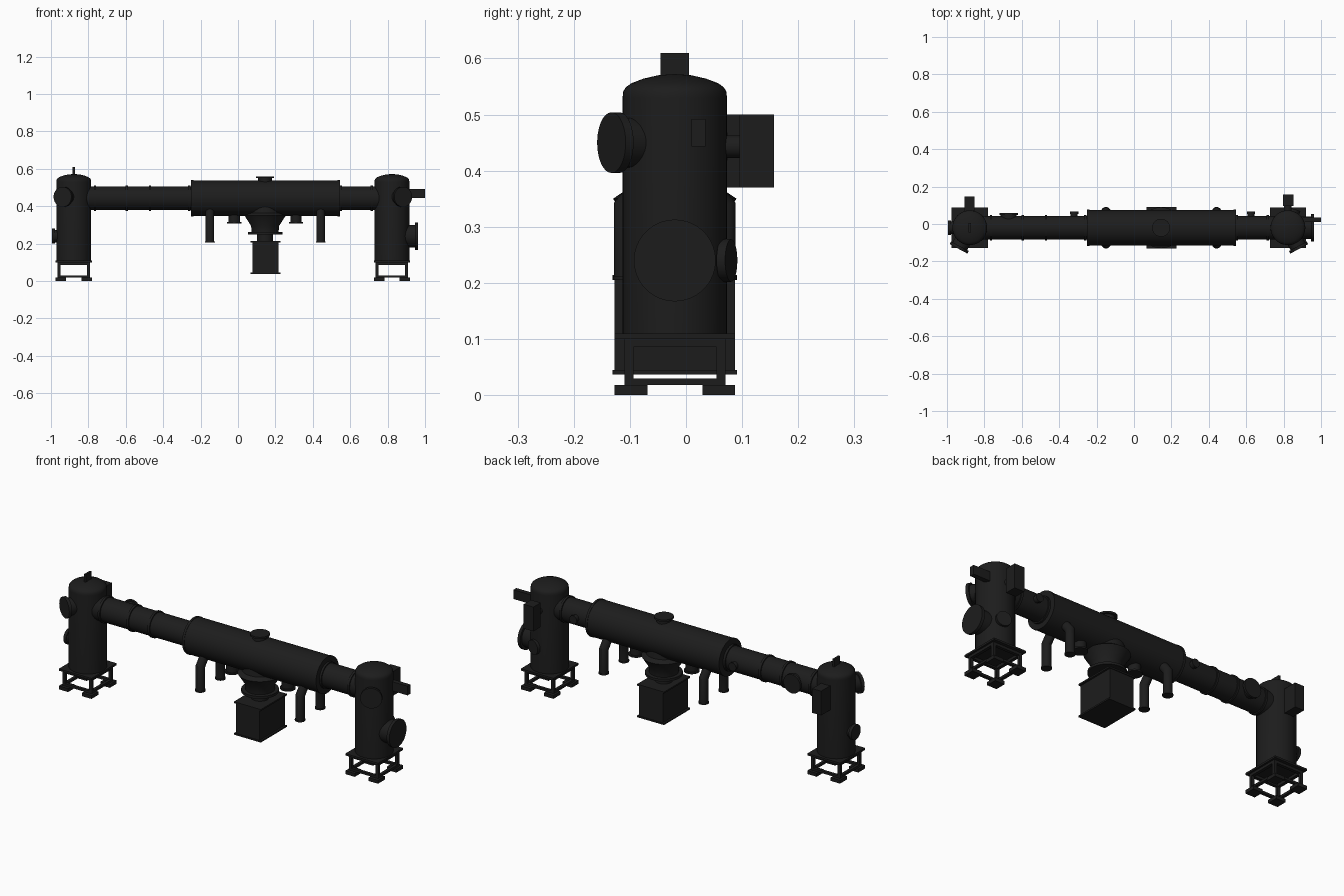
import bpy, bmesh, math
from mathutils import Vector

if "Cube" in bpy.data.objects:
    bpy.data.objects.remove(bpy.data.objects["Cube"])

YC, ZC = -0.02, 0.443          # axis of the main pipe
X, Y, Z = Vector((1, 0, 0)), Vector((0, 1, 0)), Vector((0, 0, 1))
black = bpy.data.materials.new("black_paint")
black.diffuse_color = (0.012, 0.012, 0.012, 1)
black.use_nodes = True
black.node_tree.nodes["Principled BSDF"].inputs["Base Color"].default_value = black.diffuse_color


def finish(bm, name):
    bmesh.ops.recalc_face_normals(bm, faces=bm.faces)
    me = bpy.data.meshes.new(name)
    bm.to_mesh(me)
    bm.free()
    me.materials.append(black)
    ob = bpy.data.objects.new(name, me)
    bpy.context.collection.objects.link(ob)
    bpy.ops.object.select_all(action='DESELECT')
    ob.select_set(True)
    bpy.context.view_layer.objects.active = ob
    bpy.ops.object.shade_smooth_by_angle(angle=math.radians(35))
    return ob


def box(name, x0, x1, y0, y1, z0, z1):
    bm = bmesh.new()
    bmesh.ops.create_cube(bm, size=1)
    for v in bm.verts:
        v.co = Vector(((x0 + x1) / 2 + v.co.x * (x1 - x0),
                       (y0 + y1) / 2 + v.co.y * (y1 - y0),
                       (z0 + z1) / 2 + v.co.z * (z1 - z0)))
    return finish(bm, name)


def bridge(bm, rings):
    n = len(rings[0])
    for a, b in zip(rings, rings[1:]):
        for i in range(n):
            j = (i + 1) % n
            bm.faces.new((a[i], a[j], b[j], b[i]))
    bm.faces.new(rings[0])
    bm.faces.new(rings[-1])


def turned(name, origin, axis, profile, n=40):
    """Solid of revolution: profile holds (distance along axis, radius)."""
    bm = bmesh.new()
    q = Z.rotation_difference(axis.normalized())
    rings = []
    for d, r in profile:
        rings.append([bm.verts.new(Vector(origin) + q @ Vector((
            r * math.cos(math.tau * i / n), r * math.sin(math.tau * i / n), d)))
            for i in range(n)])
    bridge(bm, rings)
    return finish(bm, name)


def support_pipe(name, x, side):
    """Mitred round pipe leaving the shell radially and turning down."""
    n, r, off, zb = 20, 0.023, 0.085, 0.335
    up = Vector((0, -side * off, ZC - zb)).normalized()
    miter = (up + Z).normalized()
    bm = bmesh.new()
    low, mid, top = [], [], []
    for i in range(n):
        a = math.tau * i / n
        p = Vector((x + r * math.cos(a), YC + side * off + r * math.sin(a), 0.205))
        bend = Vector((x, YC + side * off, zb))
        m = p + Z * ((bend - p).dot(miter) / miter.z)
        low.append(bm.verts.new(p))
        mid.append(bm.verts.new(m))
        top.append(bm.verts.new(m + up * 0.08))
    bridge(bm, [low, mid, top])
    finish(bm, name)
    turned(name + "_flange", (x, YC + side * off, 0.205), Z, [(0, 0.026), (0.007, 0.026)], 20)


# Main pipe, wide shell and pipe flanges
turned("main_pipe", (-0.83, YC, ZC), X, [(0, 0.063), (1.61, 0.063)], 48)
turned("wide_shell", (-0.25, YC, ZC), X, [(0, 0.094), (0, 0.097), (0.012, 0.097), (0.012, 0.095),
       (0.783, 0.095), (0.783, 0.097), (0.795, 0.097), (0.795, 0.094)], 56)
for i, x in enumerate((-0.765, -0.595, -0.47, -0.26, 0.55, 0.715)):
    turned(f"pipe_flange_{i}", (x - 0.006, YC, ZC), X, [(0, 0.069), (0.012, 0.069)], 48)

# Small ports on the rear of the pipe
for i, (x, r, y) in enumerate(((-0.67, 0.05, 0.06), (-0.32, 0.022, 0.066), (0.625, 0.022, 0.066))):
    turned(f"pipe_port_{i}", (x, 0, ZC), Y, [(0, r * 0.85), (y - 0.012, r * 0.85), (y - 0.012, r), (y, r)], 28)

# Top cap of the shell
turned("top_port", (0.145, YC, 0.52), Z, [(0, 0.037), (0.03, 0.037), (0.03, 0.048), (0.04, 0.048)])

# Outlet hopper, neck and drive box under the shell
turned("outlet_hopper", (0.145, YC, 0), Z, [(0.25, 0.092), (0.263, 0.092), (0.263, 0.072), (0.295, 0.075),
       (0.35, 0.11), (0.365, 0.088), (0.42, 0.08)])
turned("outlet_neck", (0.145, YC, 0.2), Z, [(0, 0.043), (0.055, 0.043)], 32)
box("outlet_box", 0.077, 0.217, -0.127, 0.087, 0.042, 0.21)
for nm, z in (("lower", 0.037), ("upper", 0.206)):
    box(f"outlet_box_{nm}_flange", 0.067, 0.227, -0.131, 0.091, z, z + 0.008)

# Support pipes and short drain stubs
for x in (-0.15, 0.442):
    for s in (-1, 1):
        support_pipe("support_pipe", x, s)
for x in (-0.02, 0.31):
    turned("drain_stub", (x, YC, 0.308), Z, [(0, 0.038), (0.009, 0.038), (0.009, 0.03), (0.08, 0.03)], 28)


def hatch(name, cx, z, direction, r, reach):
    """Round nozzle with a blank disc, leaving a tower sideways."""
    turned(name, (cx, YC, z), direction, [(0.06, r * 0.82), (reach - 0.016, r * 0.82),
           (reach - 0.016, r), (reach, r)], 36)


# End towers with domed tops on stands
for side, cx in ((-1, -0.878), (1, 0.823)):
    nm = "left" if side < 0 else "right"
    turned(f"{nm}_tower", (cx, YC, 0), Z, [(0.105, 0.093), (0.53, 0.093), (0.541, 0.092), (0.549, 0.087),
           (0.556, 0.077), (0.564, 0.056), (0.57, 0.03), (0.572, 0.002)], 48)
    box(f"{nm}_stand_plate", cx - 0.097, cx + 0.097, YC - 0.107, YC + 0.107, 0.1, 0.11)
    for s in (-1, 1):
        # Stand rails along y and x, at top and bottom
        for z0, z1 in ((0.018, 0.03), (0.086, 0.1)):
            box(f"{nm}_stand_rail", cx + s * 0.079 - 0.008, cx + s * 0.079 + 0.008, YC - 0.09, YC + 0.09, z0, z1)
            box(f"{nm}_stand_rail", cx - 0.087, cx + 0.087, YC + s * 0.082 - 0.008, YC + s * 0.082 + 0.008, z0, z1)
        for t in (-1, 1):
            px, py = cx + s * 0.079, YC + t * 0.082
            box(f"{nm}_stand_post", px - 0.008, px + 0.008, py - 0.008, py + 0.008, 0.018, 0.1)
            fx, fy = cx + s * 0.069, YC + t * 0.078
            box(f"{nm}_foot", fx - 0.028, fx + 0.028, fy - 0.029, fy + 0.029, 0, 0.018)
    # Angled inspection hatch at the front
    hatch(f"{nm}_front_hatch", cx, 0.45, Vector((side * 0.47, -0.88, 0)), 0.054, 0.128)

# Side hatches low on the towers
hatch("left_side_hatch", -0.878, 0.24, -X, 0.04, 0.117)
hatch("right_side_hatch", 0.823, 0.24, X, 0.073, 0.14)
hatch("right_rear_hatch", 0.823, 0.24, Vector((0.3, 1, 0)), 0.038, 0.105)

# Control boxes behind the towers, with a bracket bridging the gap
box("left_control_box", -0.905, -0.852, 0.066, 0.147, 0.37, 0.5)
box("right_control_box", 0.796, 0.854, 0.08 + 0.015, 0.157, 0.37, 0.5)
turned("right_box_nozzle", (0.823, 0.04, 0.443), Y, [(0, 0.02), (0.06, 0.02)], 20)
# Side instrument and lifting lug
box("side_instrument", 0.9, 1.0, 0.01, 0.035, 0.443, 0.492)
box("lifting_lug", -0.884, -0.872, -0.045, 0.005, 0.56, 0.61)
